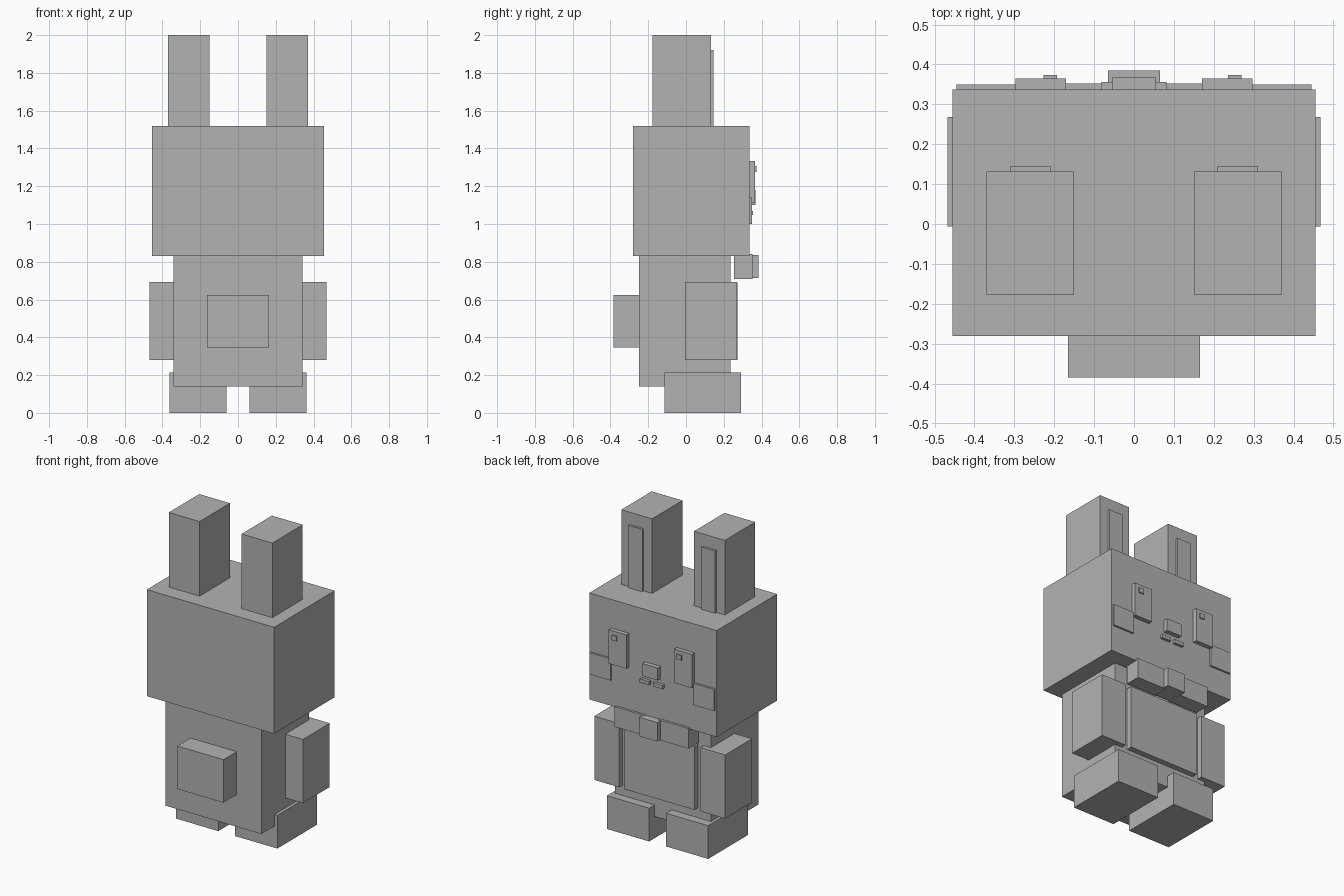
import bpy
import bmesh

cube = bpy.data.objects.get("Cube")
if cube:
    bpy.data.objects.remove(cube, do_unlink=True)

# One plain grey for the whole figure
grey = bpy.data.materials.new("plain_grey")
grey.use_nodes = True
grey.diffuse_color = (0.45, 0.45, 0.45, 1)
grey.node_tree.nodes["Principled BSDF"].inputs["Base Color"].default_value = grey.diffuse_color


def box(name, x, y, z):
    """Box between the given (low, high) limits on each axis."""
    spans = (x, y, z)
    bm = bmesh.new()
    bmesh.ops.create_cube(bm, size=1)
    for v in bm.verts:
        v.co = [(lo + hi) / 2 + c * (hi - lo) for c, (lo, hi) in zip(v.co, spans)]
    mesh = bpy.data.meshes.new(name)
    bm.to_mesh(mesh)
    bm.free()
    mesh.materials.append(grey)
    obj = bpy.data.objects.new(name, mesh)
    bpy.context.collection.objects.link(obj)
    return obj


def pair(name, x, y, z):
    """Left box and its mirrored right twin."""
    box("left_" + name, x, y, z)
    box("right_" + name, (-x[1], -x[0]), y, z)


FACE = 0.337      # plane of the face
HEAD_TOP = 1.518

# Head, body and tail
box("head", (-0.455, 0.455), (-0.281, FACE), (0.83, HEAD_TOP))
box("body", (-0.342, 0.342), (-0.25, 0.235), (0.14, 0.83))
box("belly_patch", (-0.25, 0.25), (0.235, 0.272), (0.28, 0.69))
box("tail", (-0.165, 0.165), (-0.385, -0.25), (0.347, 0.625))

# Ears and limbs
pair("ear", (0.15, 0.37), (-0.178, 0.132), (HEAD_TOP, 2.0))
pair("inner_ear", (0.21, 0.311), (0.132, 0.146), (HEAD_TOP, 1.92))
pair("arm", (0.29, 0.468), (-0.006, 0.268), (0.28, 0.692))
pair("foot", (0.06, 0.362), (-0.115, 0.29), (0.0, 0.215))

# Face
pair("eye", (0.17, 0.297), (FACE, 0.365), (1.115, 1.333))
for side, x in (("left", 0.253), ("right", -0.21)):
    box(side + "_eye_glint", (x - 0.017, x + 0.017), (0.365, 0.373), (1.276, 1.308))
pair("cheek", (0.295, 0.445), (FACE, 0.35), (1.0, 1.14))
box("nose", (-0.055, 0.055), (FACE, 0.367), (1.1, 1.18))
pair("mouth", (0.015, 0.082), (FACE, 0.356), (1.047, 1.07))

# Bow under the chin
pair("bow_wing", (0.05, 0.265), (0.253, 0.352), (0.71, 0.84))
box("bow_knot", (-0.065, 0.065), (0.253, 0.385), (0.715, 0.837))
